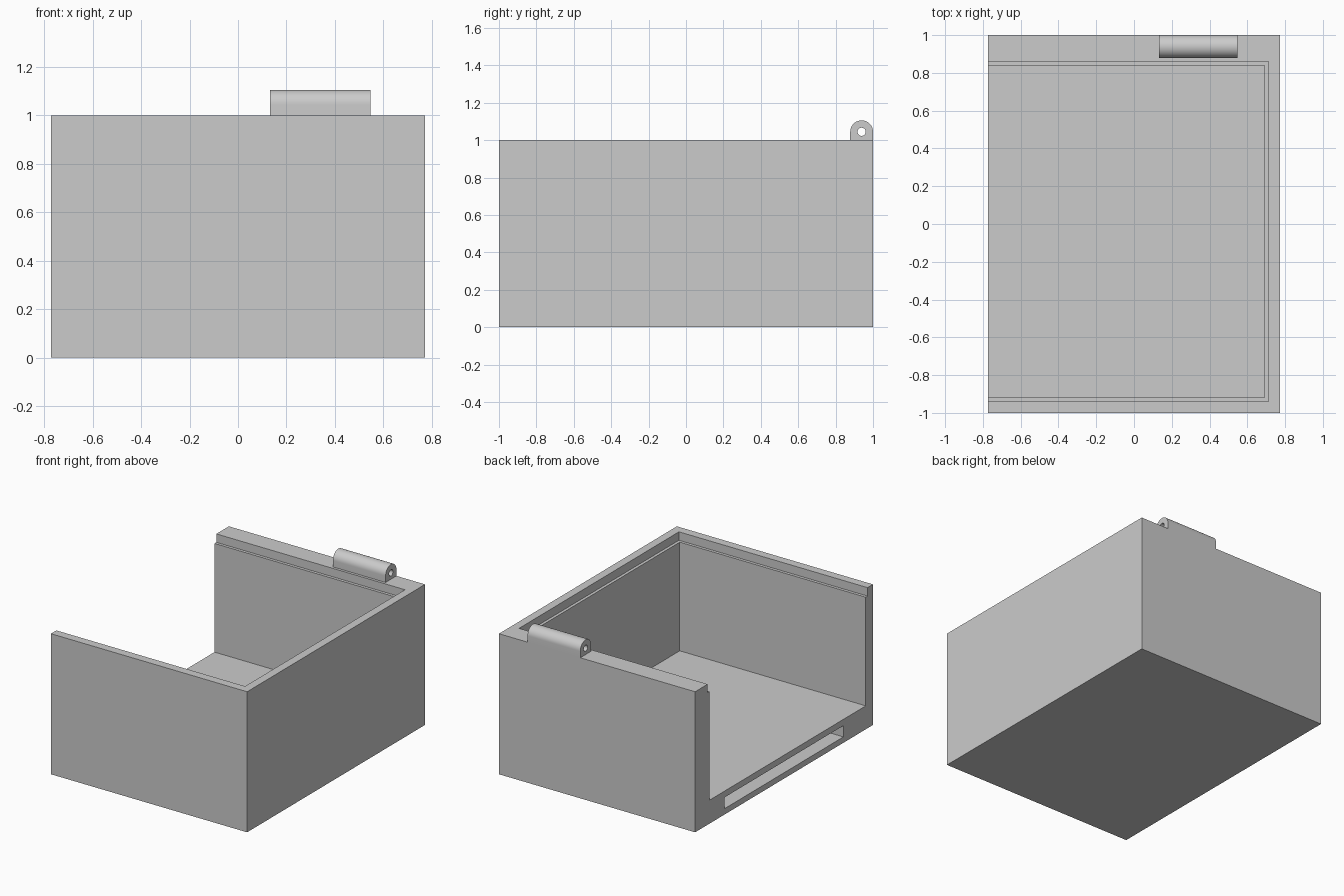
import bpy
import bmesh
from math import cos, sin, pi
from mathutils import Vector

if "Cube" in bpy.data.objects:
    bpy.data.objects.remove(bpy.data.objects["Cube"], do_unlink=True)

# Single grey plastic
GREY = (0.6, 0.6, 0.6, 1.0)
plastic = bpy.data.materials.new("grey_plastic")
plastic.use_nodes = True
plastic.diffuse_color = GREY
plastic.node_tree.nodes["Principled BSDF"].inputs["Base Color"].default_value = GREY


def finish(bm, name):
    bmesh.ops.recalc_face_normals(bm, faces=bm.faces)
    mesh = bpy.data.meshes.new(name)
    bm.to_mesh(mesh)
    bm.free()
    mesh.materials.append(plastic)
    obj = bpy.data.objects.new(name, mesh)
    bpy.context.collection.objects.link(obj)
    return obj


def box(name, low, high):
    bm = bmesh.new()
    bmesh.ops.create_cube(bm, size=1)
    low, high = Vector(low), Vector(high)
    bmesh.ops.scale(bm, vec=high - low, verts=bm.verts)
    bmesh.ops.translate(bm, vec=(low + high) / 2, verts=bm.verts)
    return finish(bm, name)


def prism(name, profile, x0, x1):
    """Extrude a closed (y, z) profile along x."""
    bm = bmesh.new()
    face = bm.faces.new([bm.verts.new((x0, y, z)) for y, z in profile])
    grown = bmesh.ops.extrude_face_region(bm, geom=[face])["geom"]
    verts = [v for v in grown if isinstance(v, bmesh.types.BMVert)]
    bmesh.ops.translate(bm, vec=(x1 - x0, 0, 0), verts=verts)
    return finish(bm, name)


def arc(cy, cz, radius, end, steps):
    return [(cy + radius * cos(end * i / steps), cz + radius * sin(end * i / steps))
            for i in range(steps + 1)]


def cut(target, cutter):
    cutter.hide_render = True
    mod = target.modifiers.new("cut", 'BOOLEAN')
    mod.operation = 'DIFFERENCE'
    mod.solver = 'EXACT'
    mod.object = cutter
    bpy.context.view_layer.objects.active = target
    bpy.ops.object.modifier_apply(modifier=mod.name)
    bpy.data.objects.remove(cutter, do_unlink=True)


HALF_X = 0.772   # half width
OPEN = -1.0      # cutters overshoot the open end
FLOOR = 0.167

# Tray with an open end, a stepped rim and a flat slot inside the floor
tray = box("tray", (-HALF_X, -1, 0), (HALF_X, 1, 1))
cut(tray, box("cavity", (OPEN, -0.918, FLOOR), (0.692, 0.838, 1.2)))
cut(tray, box("rim_step", (OPEN, -0.939, 0.94), (0.713, 0.859, 1.2)))
cut(tray, box("floor_slot", (OPEN, -0.667, 0.042), (0.6, 0.667, 0.122)))

# Hinge knuckle on the back wall, bored through for the pin
R, CZ = 0.061, 1.045
CY = 1 - R
profile = [(CY + R, 1)] + arc(CY, CZ, R, pi, 24) + [(CY - R, 1)]
knuckle = prism("hinge_knuckle", profile, 0.132, 0.547)
cut(knuckle, prism("pin_hole", arc(CY, CZ, 0.022, 2 * pi, 24)[:-1], 0, 0.7))

bpy.ops.object.select_all(action='DESELECT')
knuckle.select_set(True)
bpy.context.view_layer.objects.active = knuckle
bpy.ops.object.shade_smooth_by_angle()
